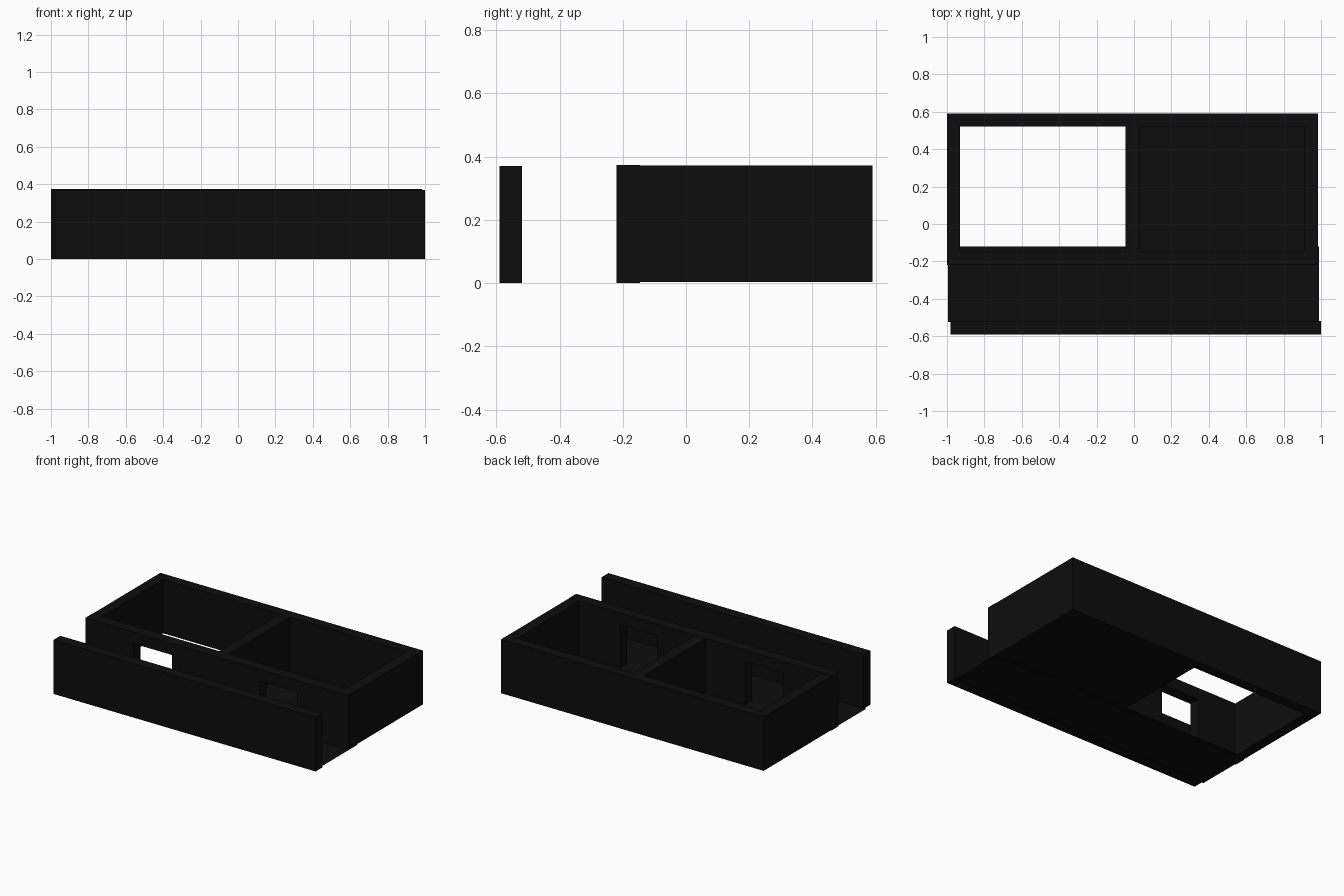
import bpy, bmesh
from mathutils import Vector

if "Cube" in bpy.data.objects:
    bpy.data.objects.remove(bpy.data.objects["Cube"])

mat = bpy.data.materials.new("near_black")
mat.diffuse_color = (0.004, 0.004, 0.004, 1)
mat.use_nodes = True
mat.node_tree.nodes["Principled BSDF"].inputs["Base Color"].default_value = mat.diffuse_color


def extruded(name, points, direction=None):
    """Flat outline, optionally extruded along a direction."""
    bm = bmesh.new()
    face = bm.faces.new([bm.verts.new(p) for p in points])
    if direction:
        res = bmesh.ops.extrude_face_region(bm, geom=[face], use_keep_orig=True)
        moved = [g for g in res["geom"] if isinstance(g, bmesh.types.BMVert)]
        bmesh.ops.translate(bm, verts=moved, vec=Vector(direction))
        bmesh.ops.recalc_face_normals(bm, faces=bm.faces[:])
    mesh = bpy.data.meshes.new(name)
    bm.to_mesh(mesh)
    bm.free()
    mesh.materials.append(mat)
    obj = bpy.data.objects.new(name, mesh)
    bpy.context.collection.objects.link(obj)
    return obj


def rect(x0, x1, y0, y1, z):
    return [(x0, y0, z), (x1, y0, z), (x1, y1, z), (x0, y1, z)]


BASE, TOP = 0.004, 0.372
UP = (0, 0, TOP - BASE)

# U-shaped outer walls of the two rooms
plan = [(-1, -0.145), (-1, 0.59), (0.985, 0.59), (0.985, -0.145),
        (0.912, -0.145), (0.912, 0.52), (-0.93, 0.52), (-0.93, -0.145)]
extruded("room_outer_walls", [(x, y, BASE) for x, y in plan], UP)

# Wall between the two rooms
extruded("dividing_wall", rect(-0.045, 0.03, -0.145, 0.52, BASE), UP)

# Corridor wall with two doorways
doors = [(-0.635, -0.345), (0.317, 0.60)]
door_top = 0.295
profile = [(-1, 0)]
for left, right in doors:
    profile += [(left, 0), (left, door_top), (right, door_top), (right, 0)]
profile += [(0.985, 0), (0.985, 0.374), (-1, 0.374)]
extruded("corridor_wall", [(x, -0.22, z) for x, z in profile], (0, 0.075, 0))

# Front wall on the far side of the corridor
extruded("front_wall", rect(-0.98, 1, -0.59, -0.518, 0), (0, 0, 0.37))

# Thin floors; the left room has none
extruded("corridor_floor", rect(-0.995, 0.99, -0.525, -0.12, 0.002))
extruded("right_room_floor", rect(-0.04, 0.98, -0.12, 0.585, 0.003))
